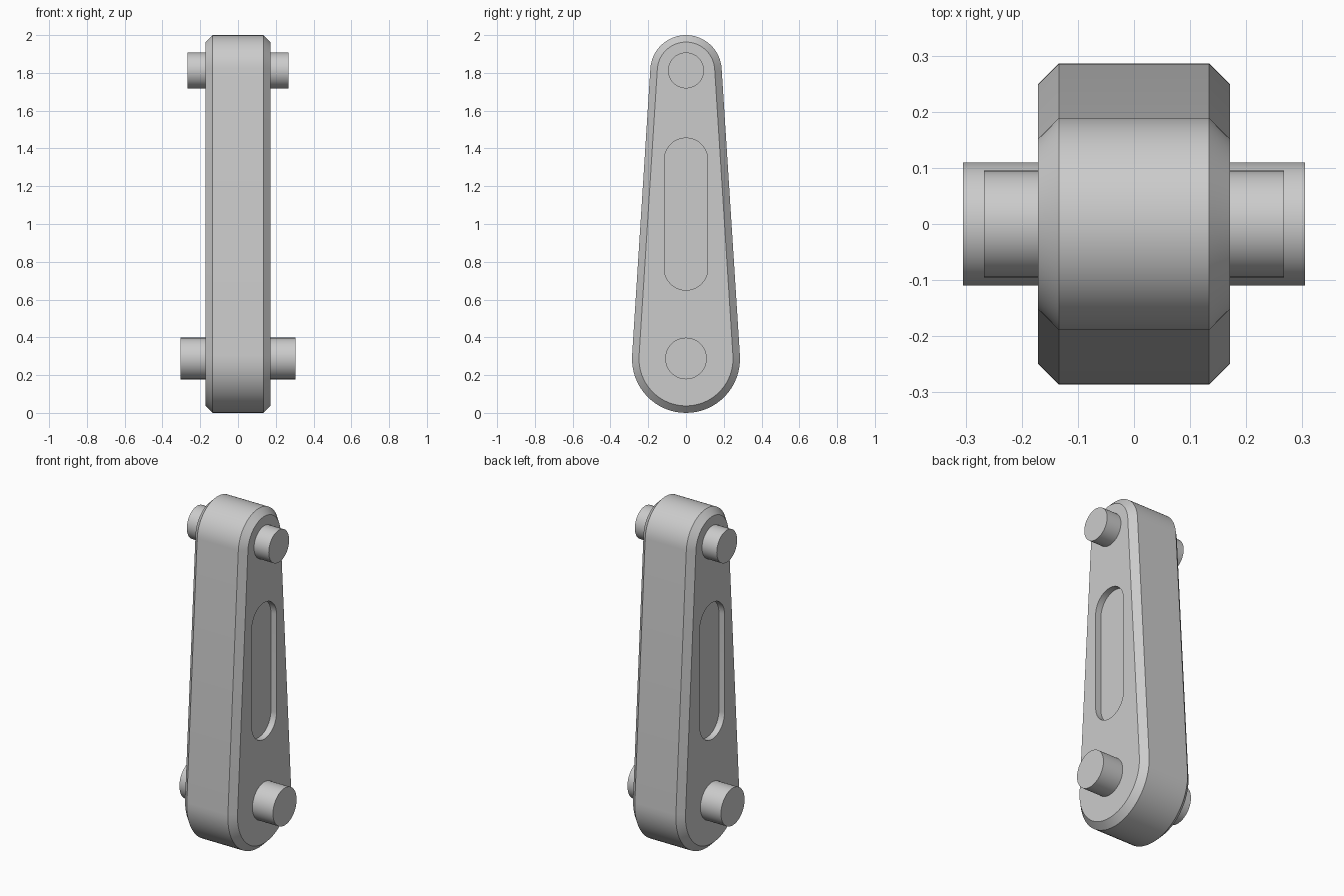
import bpy, bmesh, math
from math import sin, cos, pi
from mathutils import Matrix

if "Cube" in bpy.data.objects:
    bpy.data.objects.remove(bpy.data.objects["Cube"])

LOW_Z, LOW_R = 0.286, 0.286      # lower end of the arm
TOP_Z, TOP_R = 1.811, 0.189      # upper end of the arm
HALF, CHAMFER, RECESS = 0.171, 0.037, 0.037
STEPS = 32                       # segments per end arc

metal = bpy.data.materials.new("grey metal")
metal.use_nodes = True
grey = (0.6, 0.6, 0.6, 1)
metal.diffuse_color = grey
metal.node_tree.nodes["Principled BSDF"].inputs["Base Color"].default_value = grey


def add_object(name, bm):
    bmesh.ops.recalc_face_normals(bm, faces=bm.faces)
    mesh = bpy.data.meshes.new(name)
    bm.to_mesh(mesh)
    bm.free()
    mesh.materials.append(metal)
    obj = bpy.data.objects.new(name, mesh)
    bpy.context.collection.objects.link(obj)
    bpy.ops.object.select_all(action='DESELECT')
    obj.select_set(True)
    bpy.context.view_layer.objects.active = obj
    bpy.ops.object.shade_smooth_by_angle(angle=math.radians(30))
    return obj


def capsule(z0, r0, z1, r1):
    """Outline around two circles joined by their tangents, as (y, z) points."""
    a = math.asin((r0 - r1) / (z1 - z0))
    sweep = pi + 2 * a
    low = [pi - a + sweep * i / STEPS for i in range(STEPS + 1)]
    top = [a + (pi - 2 * a) * i / STEPS for i in range(STEPS + 1)]
    return ([(r0 * cos(t), z0 + r0 * sin(t)) for t in low]
            + [(r1 * cos(t), z1 + r1 * sin(t)) for t in top])


# Link arm: chamfered tapered body with a slot recess in each side, lofted in x
outer = capsule(LOW_Z, LOW_R, TOP_Z, TOP_R)
inner = capsule(LOW_Z, LOW_R - CHAMFER, TOP_Z, TOP_R - CHAMFER)
slot = capsule(0.765, 0.115, 1.34, 0.115)
side = [(HALF - RECESS, slot), (HALF, slot), (HALF, inner), (HALF - CHAMFER, outer)]
sections = [(-x, p) for x, p in side] + side[::-1]

bm = bmesh.new()
rings = [[bm.verts.new((x, y, z)) for y, z in pts] for x, pts in sections]
count = len(outer)
for a, b in zip(rings, rings[1:]):
    for i in range(count):
        j = (i + 1) % count
        bm.faces.new((a[i], a[j], b[j], b[i]))
bm.faces.new(rings[0])
bm.faces.new(rings[-1])
add_object("link_arm", bm)

# Pins running through both ends
for name, z, radius, half_length in (("lower_pin", 0.288, 0.11, 0.305),
                                     ("upper_pin", 1.813, 0.095, 0.267)):
    bm = bmesh.new()
    bmesh.ops.create_cone(bm, cap_ends=True, segments=64, radius1=radius,
                          radius2=radius, depth=2 * half_length,
                          matrix=Matrix.Translation((0, 0, z)) @ Matrix.Rotation(pi / 2, 4, 'Y'))
    add_object(name, bm)
